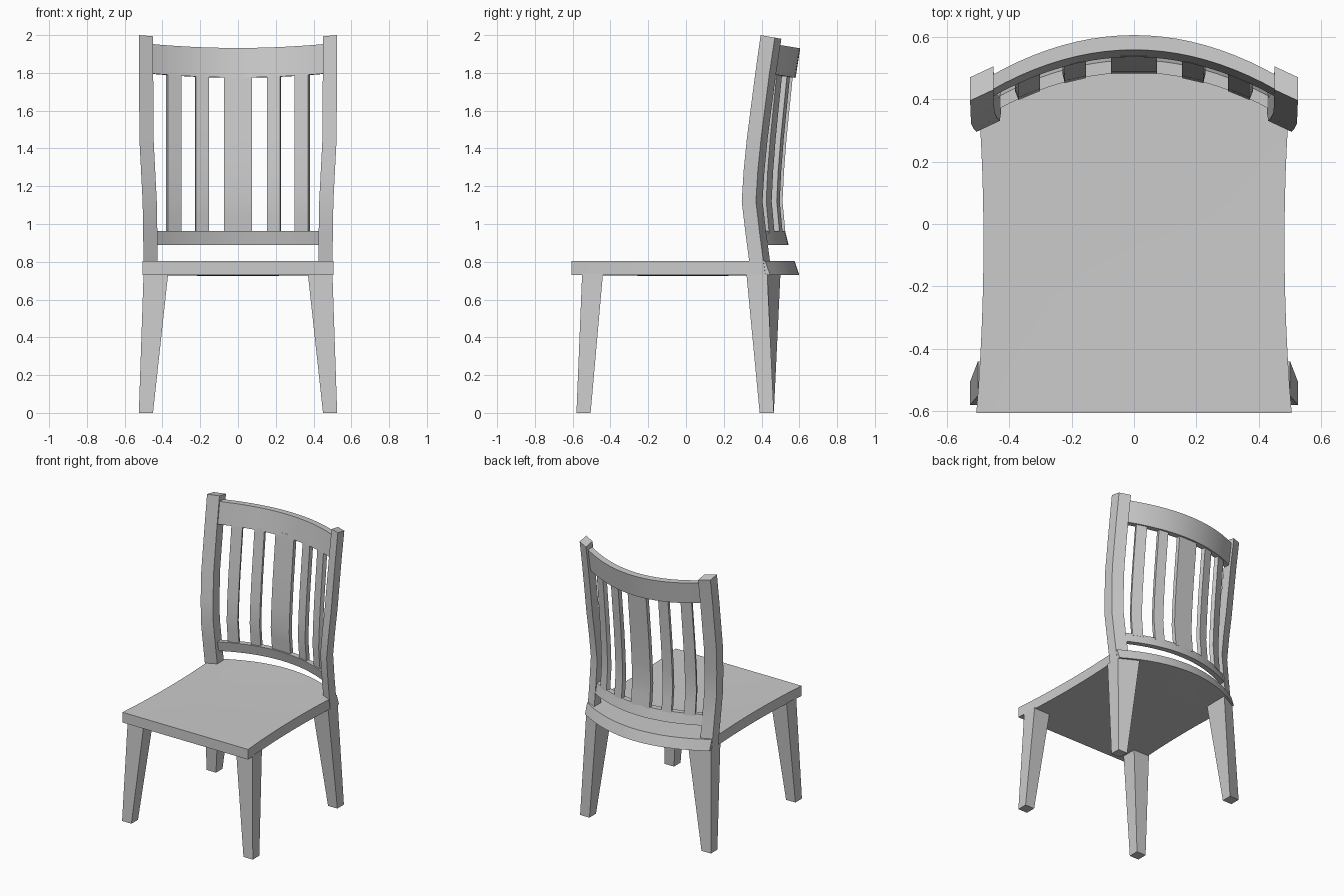
import bpy, bmesh, math

cube = bpy.data.objects.get("Cube")
if cube:
    bpy.data.objects.remove(cube, do_unlink=True)

grey = bpy.data.materials.new("plain_grey")
grey.use_nodes = True
grey.diffuse_color = (0.6, 0.6, 0.6, 1)
grey.node_tree.nodes["Principled BSDF"].inputs["Base Color"].default_value = (0.6, 0.6, 0.6, 1)

BOW = 0.62  # sideways bow shared by seat back, rails and slats


def loft(name, rings):
    """Skin a row of closed rings; each ring lists one side, then the other side back."""
    bm = bmesh.new()
    loops = [[bm.verts.new(p) for p in ring] for ring in rings]
    n = len(loops[0])
    for a, b in zip(loops, loops[1:]):
        for i in range(n):
            j = (i + 1) % n
            bm.faces.new((a[i], a[j], b[j], b[i]))
    for end in (loops[0], loops[-1]):
        for i in range(n // 2 - 1):
            bm.faces.new((end[i], end[i + 1], end[n - 2 - i], end[n - 1 - i]))
    bmesh.ops.recalc_face_normals(bm, faces=bm.faces)
    mesh = bpy.data.meshes.new(name)
    bm.to_mesh(mesh)
    bm.free()
    mesh.materials.append(grey)
    obj = bpy.data.objects.new(name, mesh)
    bpy.context.collection.objects.link(obj)
    bpy.ops.object.select_all(action='DESELECT')
    obj.select_set(True)
    bpy.context.view_layer.objects.active = obj
    bpy.ops.object.shade_smooth_by_angle(angle=math.radians(25))
    return obj


def interp(z, table):
    for (z0, v0), (z1, v1) in zip(table, table[1:]):
        if z <= z1:
            return v0 + (v1 - v0) * (z - z0) / (z1 - z0)
    return table[-1][1]


# Backward lean of the chair back by height
LEAN = [(0.73, 0.05), (0.8, 0.04), (0.95, 0.02), (1.12, 0), (1.28, 0.01),
        (1.45, 0.027), (1.6, 0.046), (1.8, 0.072), (2.0, 0.1)]
SPREAD = [(0.73, 0), (0.95, 0.002), (1.12, 0.005), (1.45, 0.022), (2.0, 0.025)]


# Seat: bowed back edge, waisted sides, slightly dished
def seat_point(s, t, base, back):
    y_side = -0.605 + 1.05 * t
    x = s * (0.482 + 0.023 * ((y_side + 0.05) / 0.555) ** 2)
    y = -0.605 + t * (back - BOW * x * x + 0.605)
    return x, y, base - 0.005 * (1 - s * s) * math.sin(math.pi * t)


STEPS = 12
params = [i / STEPS for i in range(STEPS + 1)]
seat_rings = []
for k in range(-8, 9):
    s = k / 8
    top = [seat_point(s, t, 0.804, 0.575) for t in params]
    under = [seat_point(s, t, 0.73, 0.575) for t in params[:-1]]
    under.append(seat_point(s, 1, 0.73, 0.6))
    seat_rings.append(top + under[::-1])
loft("seat", seat_rings)


# Rails: bowed bars given by a (y, z) section at the centre
def rail(name, section, half, rise):
    xs = [half * i / 10 for i in range(-10, 11)]
    loft(name, [[(x, y - BOW * x * x, z + rise * x * x) for y, z in section] for x in xs])


rail("crest_rail", [(0.535, 1.776), (0.558, 1.932), (0.605, 1.93), (0.58, 1.774)], 0.46, 0.1)
rail("lower_rail", [(0.503, 0.89), (0.485, 0.963), (0.525, 0.963), (0.543, 0.89)], 0.44, 0)


# Slats: turned to follow the bow
def slat(name, cx, width):
    angle = math.atan(-2 * BOW * cx)
    c, s = math.cos(angle), math.sin(angle)
    rings = []
    for z in (0.95, 1.04, 1.12, 1.28, 1.45, 1.6, 1.8):
        front = 0.481 + 0.78 * interp(z, LEAN) - BOW * cx * cx
        rings.append([(cx + u * c - v * s, front + u * s + v * c, z)
                      for u, v in ((-width / 2, 0), (width / 2, 0),
                                   (width / 2, 0.03), (-width / 2, 0.03))])
    loft(name, rings)


slat("middle_slat", 0, 0.148)

for side, m in (("left", 1), ("right", -1)):
    slat(side + "_inner_slat", m * 0.188, 0.07)
    slat(side + "_outer_slat", m * 0.335, 0.075)

    # Back post: curved, with a skewed section
    post = []
    for z, _ in LEAN:
        y = 0.295 + interp(z, LEAN)
        x = interp(z, SPREAD)
        post.append([(m * (0.5 + x), y, z), (m * (0.425 + x), y + 0.035, z),
                     (m * (0.425 + x), y + 0.11, z), (m * (0.5 + x), y + 0.075, z)])
    # Skewed top cut, lower toward the back
    post[-1] = [(px, py, 2 - 0.18 * (py - 0.395)) for px, py, _ in post[-1]]
    loft(side + "_back_post", post)

    # Legs: tapered and splayed outward
    loft(side + "_back_leg", [
        [(m * 0.525, 0.39, 0), (m * 0.45, 0.39, 0), (m * 0.45, 0.465, 0), (m * 0.525, 0.465, 0)],
        [(m * 0.5, 0.32, 0.735), (m * 0.37, 0.32, 0.735),
         (m * 0.37, 0.5, 0.735), (m * 0.5, 0.43, 0.735)]])
    loft(side + "_front_leg", [
        [(m * 0.525, -0.58, 0), (m * 0.45, -0.58, 0),
         (m * 0.45, -0.505, 0), (m * 0.525, -0.505, 0)],
        [(m * 0.5, -0.55, 0.735), (m * 0.37, -0.55, 0.735),
         (m * 0.37, -0.44, 0.735), (m * 0.5, -0.44, 0.735)]])
